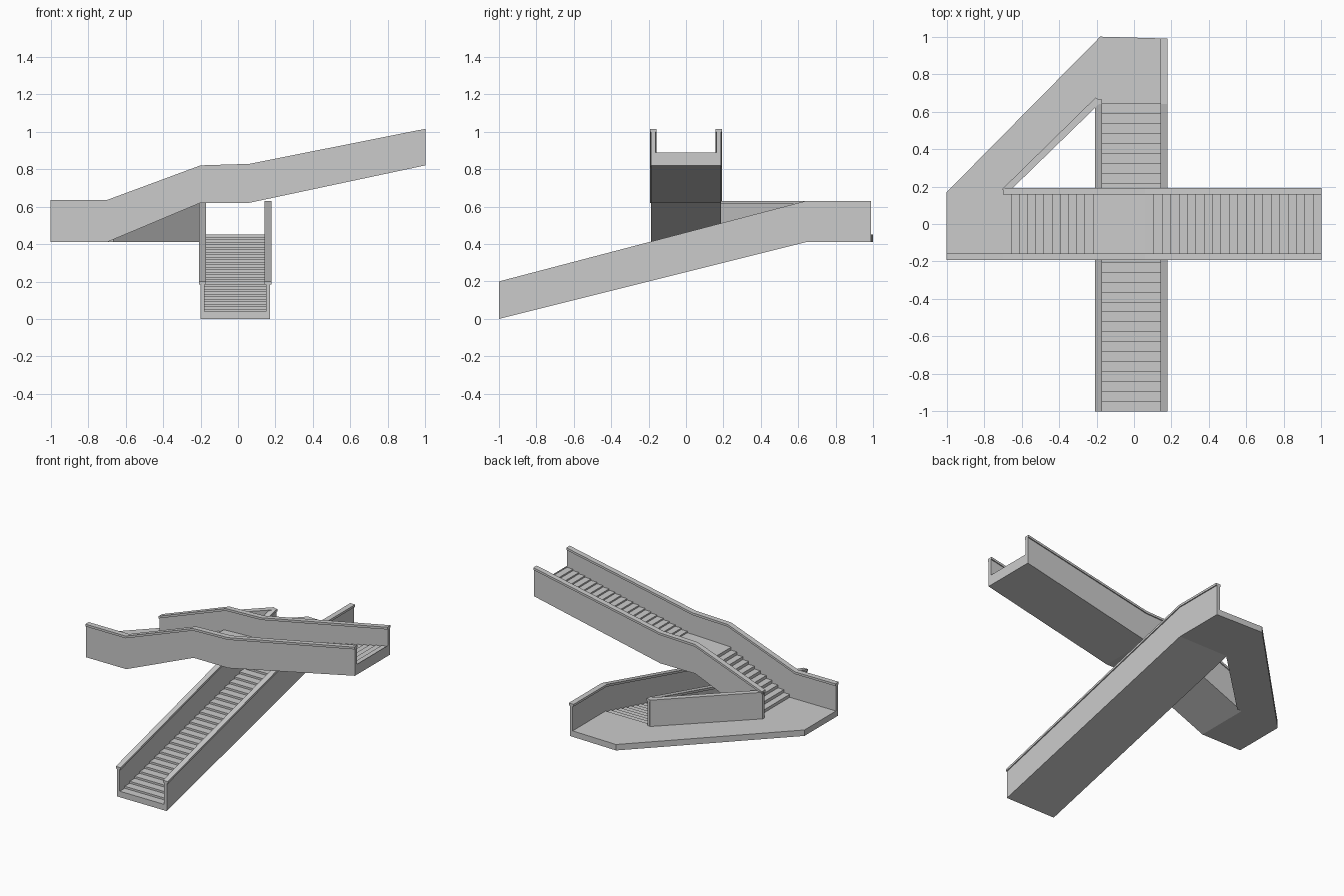
import bpy, bmesh

if "Cube" in bpy.data.objects:
    bpy.data.objects.remove(bpy.data.objects["Cube"])


def prism(name, pts, axis, lo, hi):
    """Extrude a 2D outline along an axis: x -> (y,z), y -> (x,z), z -> (x,y)."""
    place = {'x': lambda p, d: (d, p[0], p[1]),
             'y': lambda p, d: (p[0], d, p[1]),
             'z': lambda p, d: (p[0], p[1], d)}[axis]
    bm = bmesh.new()
    a = [bm.verts.new(place(p, lo)) for p in pts]
    b = [bm.verts.new(place(p, hi)) for p in pts]
    n = len(pts)
    bm.faces.new(a)
    bm.faces.new(b[::-1])
    for i in range(n):
        j = (i + 1) % n
        bm.faces.new((a[i], b[i], b[j], a[j]))
    bmesh.ops.recalc_face_normals(bm, faces=bm.faces)
    me = bpy.data.meshes.new(name)
    bm.to_mesh(me)
    bm.free()
    ob = bpy.data.objects.new(name, me)
    bpy.context.collection.objects.link(ob)
    return ob


def steps(start, end, z0, z1, n):
    """Stepped outline: n treads rising from z0 to z1."""
    run, rise = (end - start) / n, (z1 - z0) / n
    pts = []
    for i in range(n):
        z = z0 + rise * i
        pts += [(start + run * i, z), (start + run * (i + 1), z)]
    return pts + [(end, z1)]


def wall(name, bottom, top, axis, centre):
    """Solid side wall with a slightly wider handrail on top."""
    low = [(u, z - CAP) for u, z in top]
    prism(name, bottom + low[::-1], axis, centre - 0.011, centre + 0.011)
    prism(name + "_handrail", low + top[::-1], axis, centre - 0.018, centre + 0.018)


CAP = 0.015

# lower flight, climbing along y
lower = steps(-1, 0.64, 0.04, 0.45, 31)
prism("lower_flight", lower + [(0.64, 0.41), (-1, 0.0)], 'x', -0.19, 0.16)
wall("lower_wall_left", [(-1, 0), (0.64, 0.41), (0.665, 0.41)],
     [(-1, 0.2), (0.64, 0.63), (0.665, 0.63)], 'x', -0.19)
wall("lower_wall_right", [(-1, 0), (0.64, 0.41), (0.99, 0.41)],
     [(-1, 0.2), (0.64, 0.63), (0.99, 0.63)], 'x', 0.16)

# turning landing, open on its outer edge
prism("landing", [(0.17, 0.64), (0.17, 0.99), (-0.18, 1.0), (-1, 0.17),
                  (-1, -0.185), (-0.7, -0.185), (-0.7, 0.18),
                  (-0.2, 0.67), (-0.2, 0.64)], 'z', 0.41, 0.45)
prism("landing_inner_wall", [(-0.7, 0.185), (-0.2, 0.67), (-0.18, 0.655),
                             (-0.665, 0.185)], 'z', 0.41, 0.63 - CAP)
prism("landing_inner_handrail", [(-0.705, 0.185), (-0.205, 0.675), (-0.172, 0.655),
                                 (-0.655, 0.185)], 'z', 0.63 - CAP, 0.63)

# upper flight, climbing along x with a short rest in the middle
upper = steps(-0.7, -0.22, 0.45, 0.67, 11) + steps(0.06, 1, 0.68, 0.89, 21)
prism("upper_flight", upper + [(1, 0.82), (0.06, 0.62), (-0.2, 0.62), (-0.7, 0.41)],
      'y', -0.175, 0.175)
bottom = [(-0.7, 0.41), (-0.2, 0.62), (0.06, 0.62), (1, 0.82)]
top = [(-0.7, 0.635), (-0.2, 0.82), (0.06, 0.828), (1, 1.015)]
wall("upper_wall_front", [(-1, 0.41)] + bottom, [(-1, 0.635)] + top, 'y', -0.175)
wall("upper_wall_back", bottom, top, 'y', 0.175)
